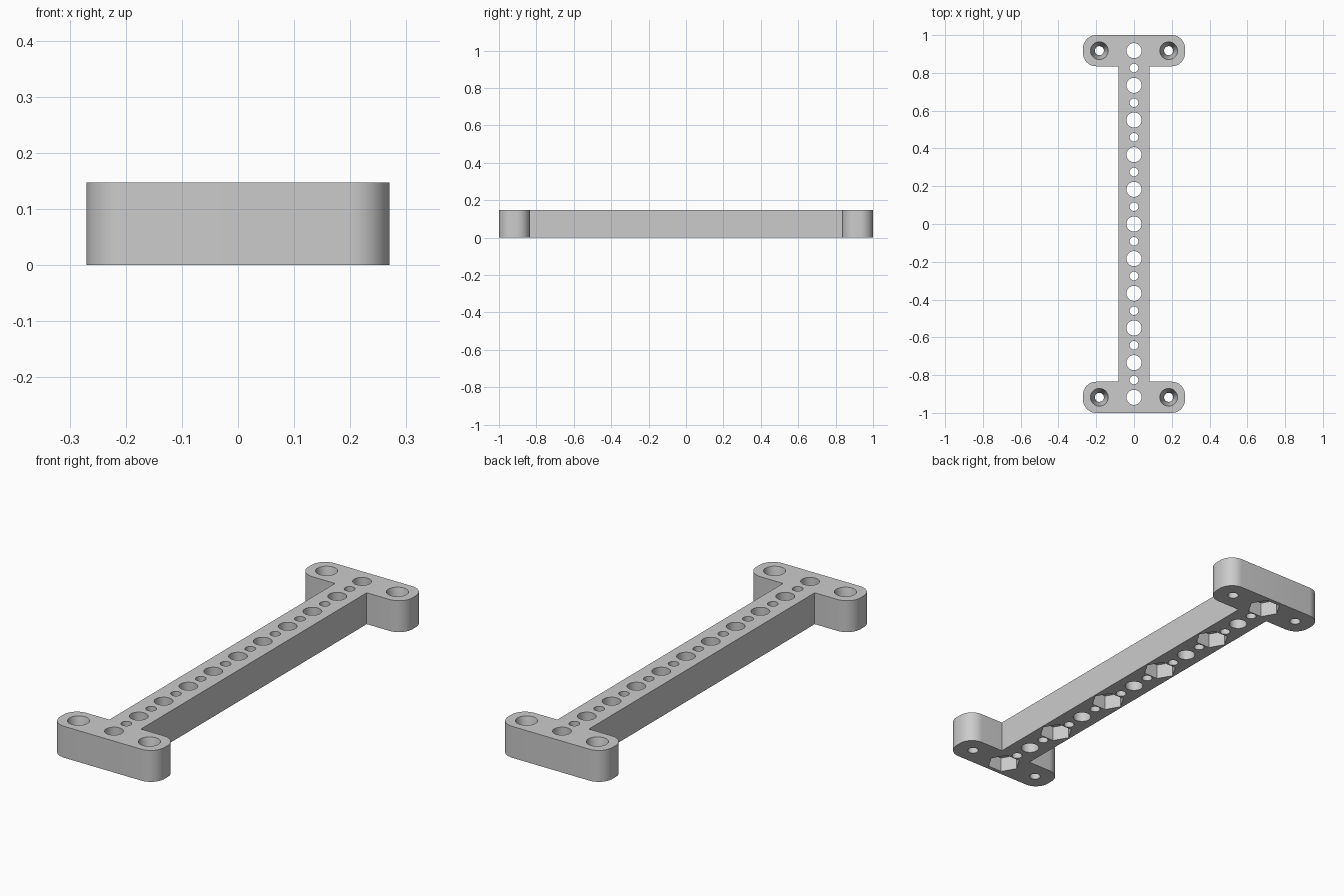
import bpy, bmesh
from math import sin, cos, pi, radians

if "Cube" in bpy.data.objects:
    bpy.data.objects.remove(bpy.data.objects["Cube"], do_unlink=True)

THICK = 0.147          # plate thickness
PITCH = 0.1835         # spacing of the large holes
BEAM = 0.082           # half width of the beam
END_X, END_Y = 0.27, 0.835
CORNER = 0.07


def finish(name, bm):
    bmesh.ops.recalc_face_normals(bm, faces=bm.faces)
    mesh = bpy.data.meshes.new(name)
    bm.to_mesh(mesh)
    bm.free()
    obj = bpy.data.objects.new(name, mesh)
    bpy.context.collection.objects.link(obj)
    return obj


def turned(bm, x, y, rings, sides):
    """Closed solid through (radius, z) rings."""
    loops = [[bm.verts.new((x + r * cos(2 * pi * i / sides),
                            y + r * sin(2 * pi * i / sides), z))
              for i in range(sides)] for r, z in rings]
    for low, high in zip(loops, loops[1:]):
        for i in range(sides):
            j = (i + 1) % sides
            bm.faces.new((low[i], low[j], high[j], high[i]))
    bm.faces.new(loops[0][::-1])
    bm.faces.new(loops[-1])


def arc(cx, cy, start, steps=12):
    return [(cx + CORNER * cos(start + pi / 2 * i / steps),
             cy + CORNER * sin(start + pi / 2 * i / steps)) for i in range(steps + 1)]


# Outline of one quarter, then mirrored into the whole I shape
quarter = [(BEAM, END_Y)]
quarter += arc(END_X - CORNER, END_Y + CORNER, -pi / 2)
quarter += arc(END_X - CORNER, 1 - CORNER, 0)
half = quarter + [(-x, y) for x, y in reversed(quarter)]
outline = half + [(-x, -y) for x, y in half]

bm = bmesh.new()
base = bm.faces.new([bm.verts.new((x, y, 0)) for x, y in outline])
top = bmesh.ops.extrude_face_region(bm, geom=[base])["geom"]
bmesh.ops.translate(bm, vec=(0, 0, THICK),
                    verts=[v for v in top if isinstance(v, bmesh.types.BMVert)])
bracket = finish("mounting_bracket", bm)

# Through holes along the beam and tapered screw holes at the ends
OVER = 0.02
bm = bmesh.new()
for k in range(-5, 6):
    turned(bm, 0, k * PITCH, [(0.04, -OVER), (0.04, THICK + OVER)], 40)
    if k < 5:
        turned(bm, 0, (k + 0.5) * PITCH, [(0.023, -OVER), (0.023, THICK + OVER)], 32)
for sx in (-1, 1):
    for sy in (-1, 1):
        turned(bm, sx * PITCH, sy * 5 * PITCH,
               [(0.024, -OVER), (0.024, 0.045), (0.047, THICK), (0.047, THICK + OVER)], 40)
hole_cutter = finish("hole_cutter", bm)

# Hexagonal nut pockets under every second large hole
bm = bmesh.new()
for k in range(-5, 6, 2):
    turned(bm, 0, k * PITCH, [(0.074, -OVER), (0.074, 0.07)], 6)
pocket_cutter = finish("nut_pocket_cutter", bm)

for cutter in (hole_cutter, pocket_cutter):
    cutter.hide_render = True
    mod = bracket.modifiers.new(cutter.name, "BOOLEAN")
    mod.operation = "DIFFERENCE"
    mod.solver = "EXACT"
    mod.object = cutter

# Bake the cuts and drop the cutters
graph = bpy.context.evaluated_depsgraph_get()
cut_mesh = bpy.data.meshes.new_from_object(bracket.evaluated_get(graph))
bracket.modifiers.clear()
bracket.data = cut_mesh
for cutter in (hole_cutter, pocket_cutter):
    bpy.data.objects.remove(cutter, do_unlink=True)

# Material and shading
grey = bpy.data.materials.new("light_grey")
grey.use_nodes = True
colour = (0.6, 0.6, 0.6, 1)
grey.diffuse_color = colour
grey.node_tree.nodes["Principled BSDF"].inputs["Base Color"].default_value = colour
bracket.data.materials.clear()
bracket.data.materials.append(grey)

bpy.ops.object.select_all(action="DESELECT")
bracket.select_set(True)
bpy.context.view_layer.objects.active = bracket
bpy.ops.object.shade_smooth_by_angle(angle=radians(30))
